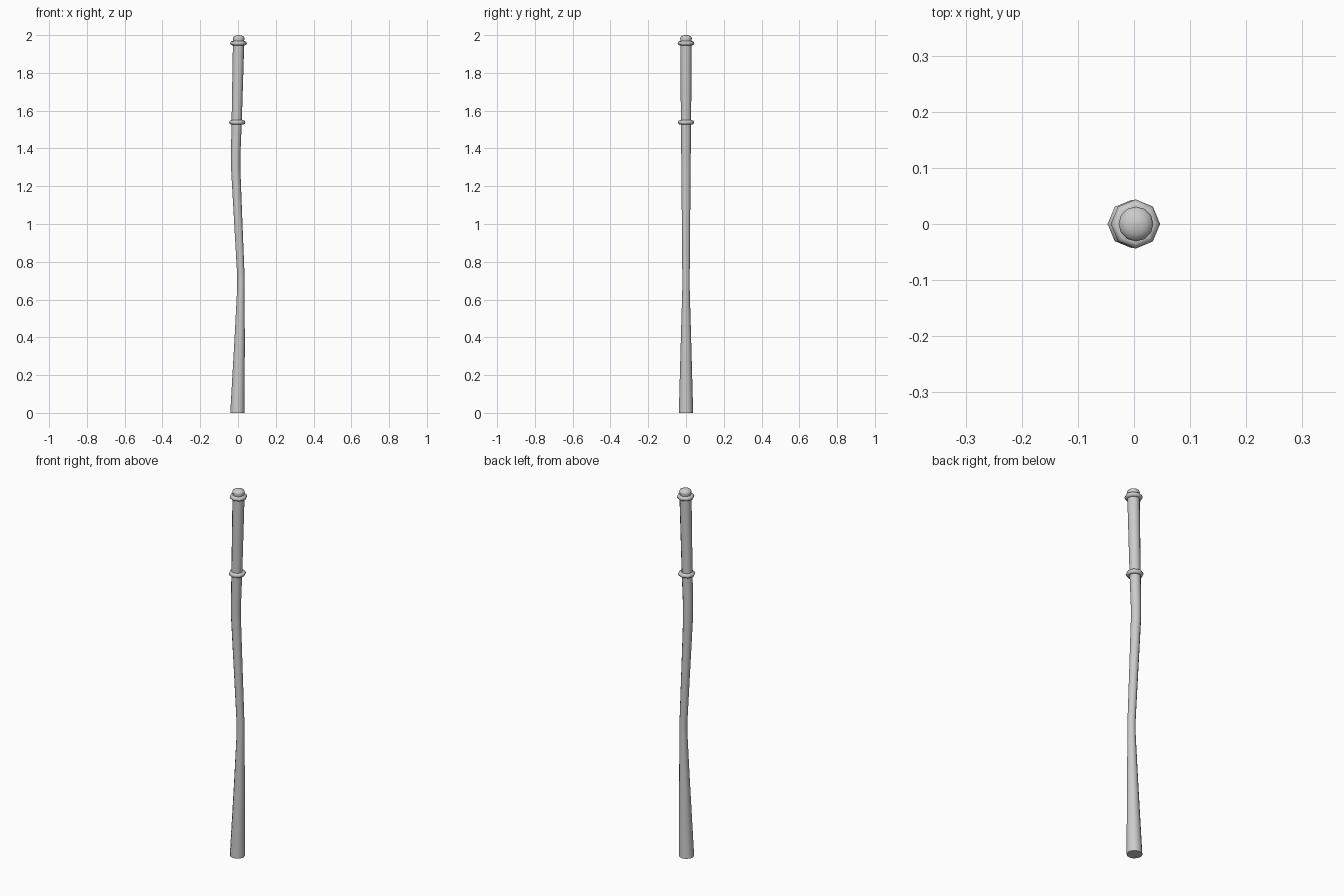
import bpy, bmesh, math

if "Cube" in bpy.data.objects:
    bpy.data.objects.remove(bpy.data.objects["Cube"])


def loft(name, sections, sides):
    """Closed tube through (x, z, radius) sections."""
    bm = bmesh.new()
    rings = []
    for x, z, r in sections:
        rings.append([bm.verts.new((x + r * math.cos(2 * math.pi * i / sides),
                                    r * math.sin(2 * math.pi * i / sides), z))
                      for i in range(sides)])
    for a, b in zip(rings, rings[1:]):
        for i in range(sides):
            j = (i + 1) % sides
            bm.faces.new((a[i], a[j], b[j], b[i]))
    bm.faces.new(rings[0][::-1])
    bm.faces.new(rings[-1])
    me = bpy.data.meshes.new(name)
    bm.to_mesh(me)
    bm.free()
    ob = bpy.data.objects.new(name, me)
    bpy.context.collection.objects.link(ob)
    smooth(ob)
    return ob


def smooth(ob):
    bpy.ops.object.select_all(action='DESELECT')
    ob.select_set(True)
    bpy.context.view_layer.objects.active = ob
    bpy.ops.object.shade_smooth_by_angle(angle=math.radians(50))


def ring(name, x, z, major, minor):
    bpy.ops.mesh.primitive_torus_add(location=(x, 0, z), major_segments=8, minor_segments=8,
                                     major_radius=major, minor_radius=minor)
    ob = bpy.context.object
    ob.name = name
    smooth(ob)


# Bent, tapering wooden shaft
loft("shaft", [(-0.003, 0.0, 0.038), (0.009, 0.40, 0.027), (0.015, 0.66, 0.0195),
               (0.0155, 0.72, 0.0195), (0.001, 1.02, 0.022), (-0.012, 1.29, 0.0245),
               (-0.0125, 1.36, 0.025), (-0.007, 1.54, 0.027), (0.003, 1.955, 0.030)], 12)

# Rounded end knob
loft("end_knob", [(0.003, 1.95, 0.027), (0.0035, 1.972, 0.029), (0.0035, 1.983, 0.031),
                  (0.0035, 1.991, 0.028), (0.0035, 1.997, 0.017), (0.0035, 2.0, 0.004)], 12)

# Grip rings
ring("lower_grip_ring", -0.004, 1.538, 0.031, 0.012)
ring("upper_grip_ring", 0.0025, 1.957, 0.032, 0.012)
